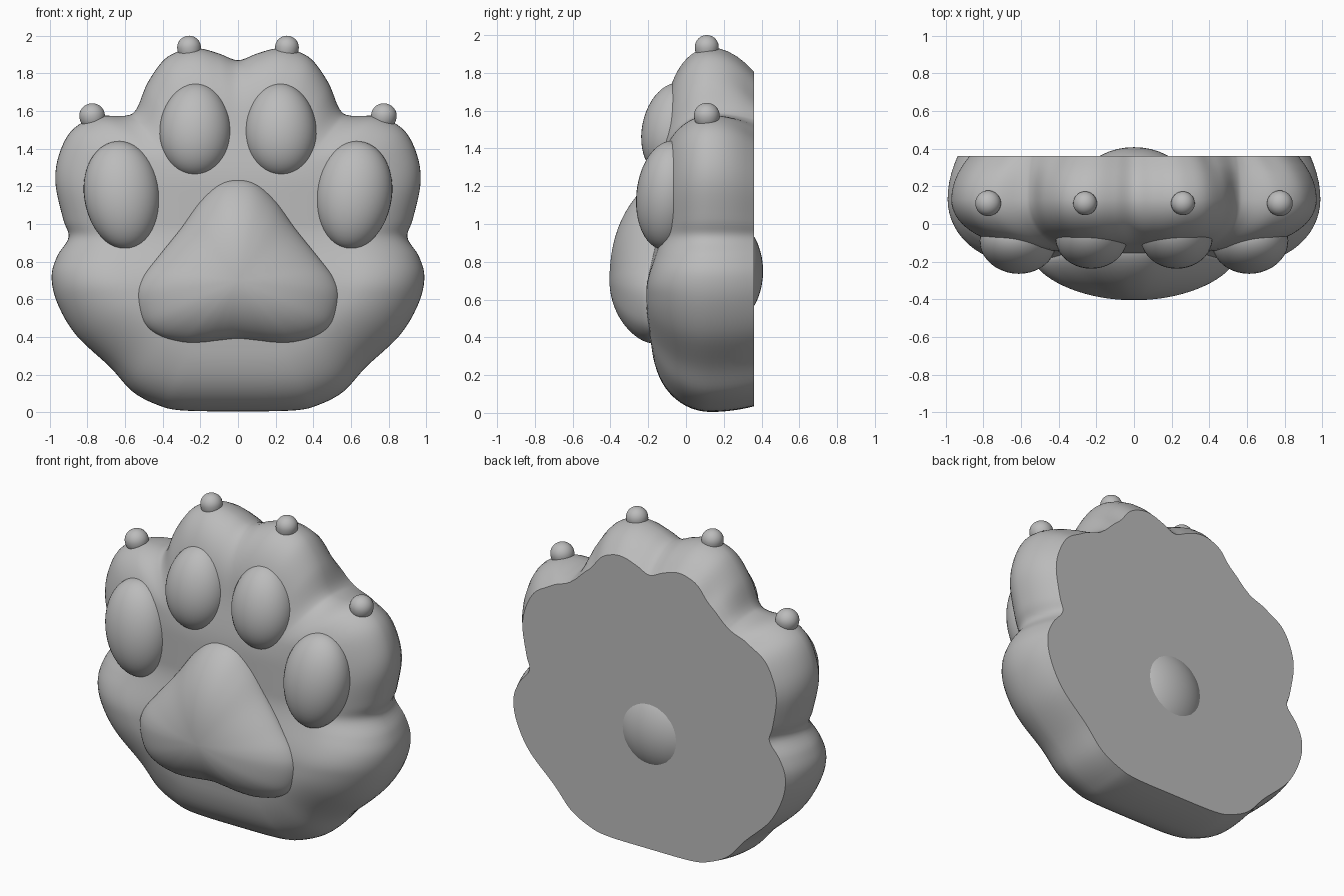
import bpy, bmesh, math
from mathutils import Vector

cube = bpy.data.objects.get("Cube")
if cube:
    bpy.data.objects.remove(cube, do_unlink=True)

grey = bpy.data.materials.new("plain_grey")
grey.use_nodes = True
COLOUR = (0.5, 0.5, 0.5, 1)
grey.diffuse_color = COLOUR
grey.node_tree.nodes["Principled BSDF"].inputs["Base Color"].default_value = COLOUR


def smoothstep(a, b, v):
    t = min(1, max(0, (v - a) / (b - a)))
    return t * t * (3 - 2 * t)


def finish(name, bm, angle=60):
    bmesh.ops.recalc_face_normals(bm, faces=bm.faces)
    mesh = bpy.data.meshes.new(name)
    bm.to_mesh(mesh)
    bm.free()
    mesh.materials.append(grey)
    ob = bpy.data.objects.new(name, mesh)
    bpy.context.collection.objects.link(ob)
    bpy.ops.object.select_all(action="DESELECT")
    bpy.context.view_layer.objects.active = ob
    ob.select_set(True)
    bpy.ops.object.shade_smooth_by_angle(angle=math.radians(angle))
    return ob


def outline(half, steps=6):
    """Mirror a half outline and smooth it with a closed Catmull-Rom curve."""
    pts = [Vector(p) for p in half]
    pts += [Vector((-x, z)) for x, z in half[-2:0:-1]]
    n, out = len(pts), []
    for i in range(n):
        a, b, c, d = (pts[(i + k) % n] for k in (-1, 0, 1, 2))
        for s in range(steps):
            t = s / steps
            out.append(0.5 * (2 * b + (c - a) * t + (2 * a - 5 * b + 4 * c - d) * t * t
                              + (3 * b - a - 3 * c + d) * t ** 3))
    return out


def loft(name, rings, front, angle):
    """Bridge rings of points; close the front to a tip, the back with a flat cap."""
    bm = bmesh.new()
    loops = [[bm.verts.new(p) for p in ring] for ring in rings]
    n = len(loops[0])
    for a, b in zip(loops, loops[1:]):
        for i in range(n):
            j = (i + 1) % n
            bm.faces.new((a[i], a[j], b[j], b[i]))
    tip = bm.verts.new(front)
    for i in range(n):
        bm.faces.new((loops[-1][i], loops[-1][(i + 1) % n], tip))
    bm.faces.new(loops[0])
    return finish(name, bm, angle)


# Paw body: the silhouette rounded towards the front, tapered to a flat back
body = outline([(0, 1.87), (0.1, 1.905), (0.2, 1.932), (0.29, 1.925), (0.39, 1.875),
                (0.48, 1.75), (0.54, 1.61), (0.6, 1.575), (0.75, 1.57), (0.88, 1.5),
                (0.95, 1.37), (0.97, 1.22), (0.93, 1.03), (0.9, 0.93), (0.96, 0.83),
                (0.99, 0.72), (0.96, 0.58), (0.86, 0.41), (0.68, 0.24), (0.56, 0.11),
                (0.43, 0.04), (0.3, 0.01), (0, 0.005)])
MID = Vector((0, 0.9))
NOTCH = Vector((0.56, 1.59))
WIDEST, BACK = 0.13, 0.36


def front_depth(x, z):
    heel = smoothstep(0.64, 1.0, z)
    centre = 1 - smoothstep(0.2, 0.9, abs(x))
    upper = 0.235 + 0.05 * centre * (1 - smoothstep(1.2, 1.6, z))
    lower = 0.34 - 0.04 * (1 - smoothstep(0.2, 0.6, z))
    return lower + (upper - lower) * heel


def back_inset(p):
    near = (Vector((abs(p.x), p.y)) - NOTCH).length
    return 0.03 + 0.1 * smoothstep(0.2, 1.8, p.y) * smoothstep(-0.05, 0.28, near)


rings = []
for k in range(6):
    t = 1 - k / 5
    ring = []
    for p in body:
        q = p - (p - MID).normalized() * back_inset(p) * t * t
        ring.append((q.x, WIDEST + (BACK - WIDEST) * t, q.y))
    rings.append(ring)
for k in range(1, 27):
    if k <= 14:
        a = k / 14 * math.pi / 2
        s, rise = 1 - 0.36 * (1 - math.cos(a)), math.sin(a)
    else:
        s, rise = 0.64 * (27 - k) / 13, 1
    ring = []
    for p in body:
        q = MID + (p - MID) * s
        ring.append((q.x, WIDEST - front_depth(q.x, q.y) * rise, q.y))
    rings.append(ring)
loft("paw_body", rings, (0, WIDEST - front_depth(0, MID.y), MID.y), angle=30)

# Large palm pad: a dome over a rounded triangle
palm = outline([(0, 1.235), (0.1, 1.21), (0.2, 1.12), (0.3, 0.98), (0.42, 0.83),
                (0.51, 0.71), (0.535, 0.61), (0.5, 0.48), (0.42, 0.41), (0.3, 0.375),
                (0.2, 0.372), (0.1, 0.383), (0, 0.392)])
PALM_MID = Vector((0, 0.7))
PEAK = -0.405
rings = [[(p.x, 0, p.y) for p in palm]]
for k in range(18):
    a = k / 18 * math.pi / 2
    ring = []
    for p in palm:
        q = PALM_MID + (p - PALM_MID) * math.cos(a)
        rim = -0.19 + 0.05 * smoothstep(0.7, 1.2, q.y)
        ring.append((q.x, rim + (PEAK - rim) * math.sin(a) ** 1.3, q.y))
    rings.append(ring)
loft("palm_pad", rings, (0, PEAK, PALM_MID.y), angle=60)


def ellipsoid(name, centre, radii, lean=0, pitch=0, egg=0, skirt=1):
    bm = bmesh.new()
    bmesh.ops.create_uvsphere(bm, u_segments=40, v_segments=24, radius=1)
    for v in bm.verts:
        v.co.x *= 1 - egg * v.co.z
        if v.co.z < 0:
            v.co.z *= skirt
        v.co = Vector((v.co.x * radii[0], v.co.y * radii[1], v.co.z * radii[2]))
    ob = finish(name, bm)
    ob.location = centre
    ob.rotation_euler = (pitch, lean, 0)


# Toe pads and claw tips, mirrored left and right
for side, label in ((1, "left"), (-1, "right")):
    ellipsoid(f"{label}_inner_toe_pad", (side * 0.226, -0.068, 1.5), (0.191, 0.165, 0.252),
              lean=-side * 0.03, pitch=-0.2, egg=0.05)
    ellipsoid(f"{label}_outer_toe_pad", (side * 0.615, -0.095, 1.152), (0.202, 0.168, 0.29),
              lean=side * 0.12, pitch=-0.1, egg=-0.04)
    ellipsoid(f"{label}_inner_claw", (side * 0.26, 0.11, 1.938), (0.063, 0.063, 0.062),
              lean=side * 0.1, skirt=1.4)
    ellipsoid(f"{label}_outer_claw", (side * 0.775, 0.11, 1.575), (0.068, 0.068, 0.066),
              lean=side * 0.15, skirt=1.2)

# Shallow bump on the flat back
ellipsoid("back_bump", (0, 0.2, 0.75), (0.29, 0.208, 0.29))
